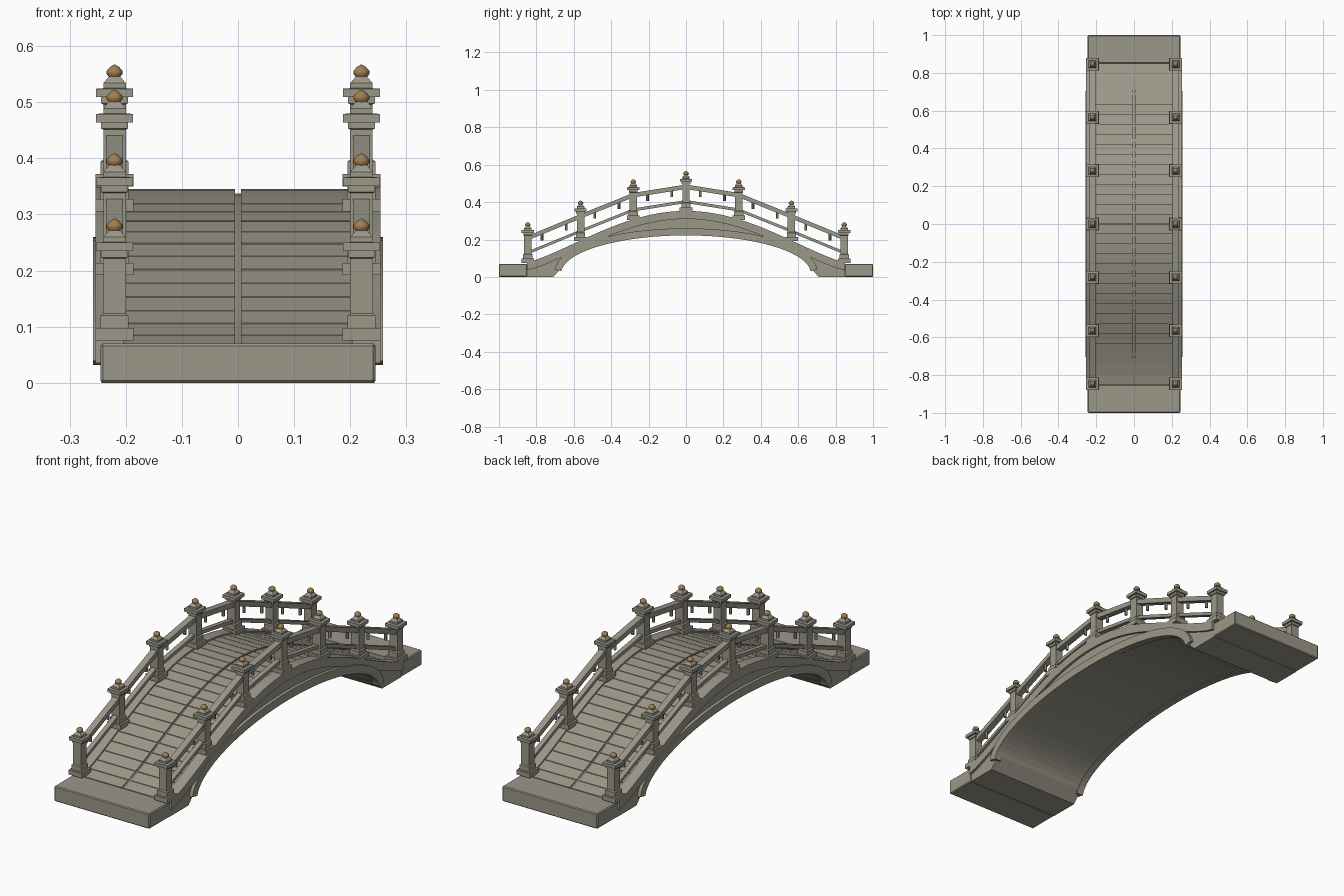
import bpy, bmesh, math
from mathutils import Vector

if "Cube" in bpy.data.objects:
    bpy.data.objects.remove(bpy.data.objects["Cube"])


def material(name, rgb):
    m = bpy.data.materials.new(name)
    m.use_nodes = True
    m.diffuse_color = (*rgb, 1)
    m.node_tree.nodes["Principled BSDF"].inputs["Base Color"].default_value = (*rgb, 1)
    return m


STONE = material("grey stone", (0.33, 0.31, 0.25))
GOLD = material("aged bronze", (0.36, 0.21, 0.08))
SPAN, POST_X = 0.85, 0.22
POST_Y = [0.282 * i for i in range(-3, 4)]


def finish(name, bm, mat):
    bmesh.ops.recalc_face_normals(bm, faces=bm.faces)
    mesh = bpy.data.meshes.new(name)
    bm.to_mesh(mesh)
    bm.free()
    mesh.materials.append(mat)
    ob = bpy.data.objects.new(name, mesh)
    bpy.context.collection.objects.link(ob)
    return ob


def loft(bm, rings):
    """Join equal rings of points into a closed solid."""
    rows = [[bm.verts.new(p) for p in ring] for ring in rings]
    n = len(rows[0])
    for a, b in zip(rows, rows[1:]):
        for i in range(n):
            j = (i + 1) % n
            bm.faces.new((a[i], a[j], b[j], b[i]))
    bm.faces.new(rows[0])
    bm.faces.new(rows[-1][::-1])


def band(bm, pairs, x0, x1):
    """Sweep a rectangle through (low, high) pairs of (y, z) points."""
    loft(bm, [[(x0, *lo), (x1, *lo), (x1, *hi), (x0, *hi)] for lo, hi in pairs])


def deck(y):
    c = max(0, math.cos(math.pi / 2 * y / SPAN))
    return 0.07 + 0.275 * c ** 1.25


def spaced(a, b, n):
    return [a + (b - a) * i / n for i in range(n + 1)]


def arch(angle, grow=0.0):
    """Point on the underside ellipse, pushed outward along its normal."""
    a, b = 0.67, 0.205
    p = Vector((a * math.cos(angle), 0.02 + b * math.sin(angle)))
    n = Vector((b * math.cos(angle), a * math.sin(angle))).normalized()
    return tuple(p + n * grow)


# End landings
for side, label in ((-1, "front"), (1, "back")):
    bm = bmesh.new()
    band(bm, [((side * y, 0), (side * y, 0.07)) for y in (SPAN, 1)], -0.245, 0.245)
    ob = finish(label + "_landing", bm, STONE)
    bev = ob.modifiers.new("soft_edges", "BEVEL")
    bev.width, bev.segments = 0.004, 1

# Arched body with its two footings
under = [arch(t) for t in spaced(math.pi - 0.15, 0.15, 32)]
low = [(-SPAN, 0), (-0.71, 0)] + under + [(0.71, 0), (SPAN, 0)]
bm = bmesh.new()
band(bm, [(p, (p[0], deck(p[0]) - 0.008)) for p in low], -0.243, 0.243)
finish("arch_body", bm, STONE)

# Raised arch ribs on both faces
bm = bmesh.new()
for s in (-1, 1):
    pairs = [(arch(t, -0.003), arch(t, 0.035)) for t in spaced(math.pi - 0.06, 0.06, 36)]
    band(bm, pairs, s * 0.225, s * 0.258)
finish("arch_ribs", bm, STONE)

# Kerbs under the railing
bm = bmesh.new()
for s in (-1, 1):
    pairs = [((y, deck(y) - 0.035), (y, deck(y) + 0.008)) for y in spaced(-SPAN, SPAN, 36)]
    band(bm, pairs, s * 0.203, s * 0.254)
finish("kerbs", bm, STONE)

# Paving courses split by a centre joint
bm = bmesh.new()
edges = spaced(-SPAN, SPAN, 32)
for a, b in zip(edges, edges[1:]):
    for s in (-1, 1):
        ends = (a + 0.0015, b - 0.0015)
        band(bm, [((y, deck(y) - 0.012), (y, deck(y))) for y in ends], s * 0.005, s * 0.205)
finish("paving", bm, STONE)

# Posts: stacked square sections of (half width, height)
SECTIONS = [(0.034, 0), (0.034, 0.022), (0.025, 0.022), (0.025, 0.044), (0.020, 0.048),
            (0.020, 0.146), (0.024, 0.148), (0.024, 0.159), (0.033, 0.159), (0.033, 0.174),
            (0.020, 0.175), (0.020, 0.184), (0.010, 0.196)]
KNOB = [(0.009, 0.194), (0.014, 0.200), (0.014, 0.206), (0.008, 0.213), (0.001, 0.217)]


def turned(bm, x, y, z, profile, sides):
    rings = []
    for r, h in profile:
        r /= math.cos(math.pi / sides)
        angles = [(i + 0.5) * math.tau / sides for i in range(sides)]
        rings.append([(x + r * math.cos(t), y + r * math.sin(t), z + h) for t in angles])
    loft(bm, rings)


posts, knobs = bmesh.new(), bmesh.new()
for y in POST_Y:
    for x in (-POST_X, POST_X):
        turned(posts, x, y, deck(y) + 0.005, SECTIONS, 4)
        turned(knobs, x, y, deck(y) + 0.005, KNOB, 10)
finish("posts", posts, STONE)
knob_ob = finish("post_knobs", knobs, GOLD)

# Rails and short pendants between neighbouring posts
rails, drops = bmesh.new(), bmesh.new()
for a, b in zip(POST_Y, POST_Y[1:]):
    for x in (-POST_X, POST_X):
        for h, half, wide in ((0.137, 0.012, 0.015), (0.058, 0.008, 0.011)):
            pairs = [((y, deck(y) + h - half), (y, deck(y) + h + half)) for y in (a, b)]
            band(rails, pairs, x - wide, x + wide)
        for f in (0.27, 0.73):
            y = a + (b - a) * f
            z = deck(a) + (deck(b) - deck(a)) * f + 0.13
            turned(drops, x, y, z, [(0.006, -0.036), (0.006, 0)], 6)
finish("rails", rails, STONE)
finish("pendants", drops, STONE)

# Smooth only the rounded knobs
bpy.ops.object.select_all(action="DESELECT")
knob_ob.select_set(True)
bpy.context.view_layer.objects.active = knob_ob
bpy.ops.object.shade_smooth_by_angle(angle=math.radians(50))
